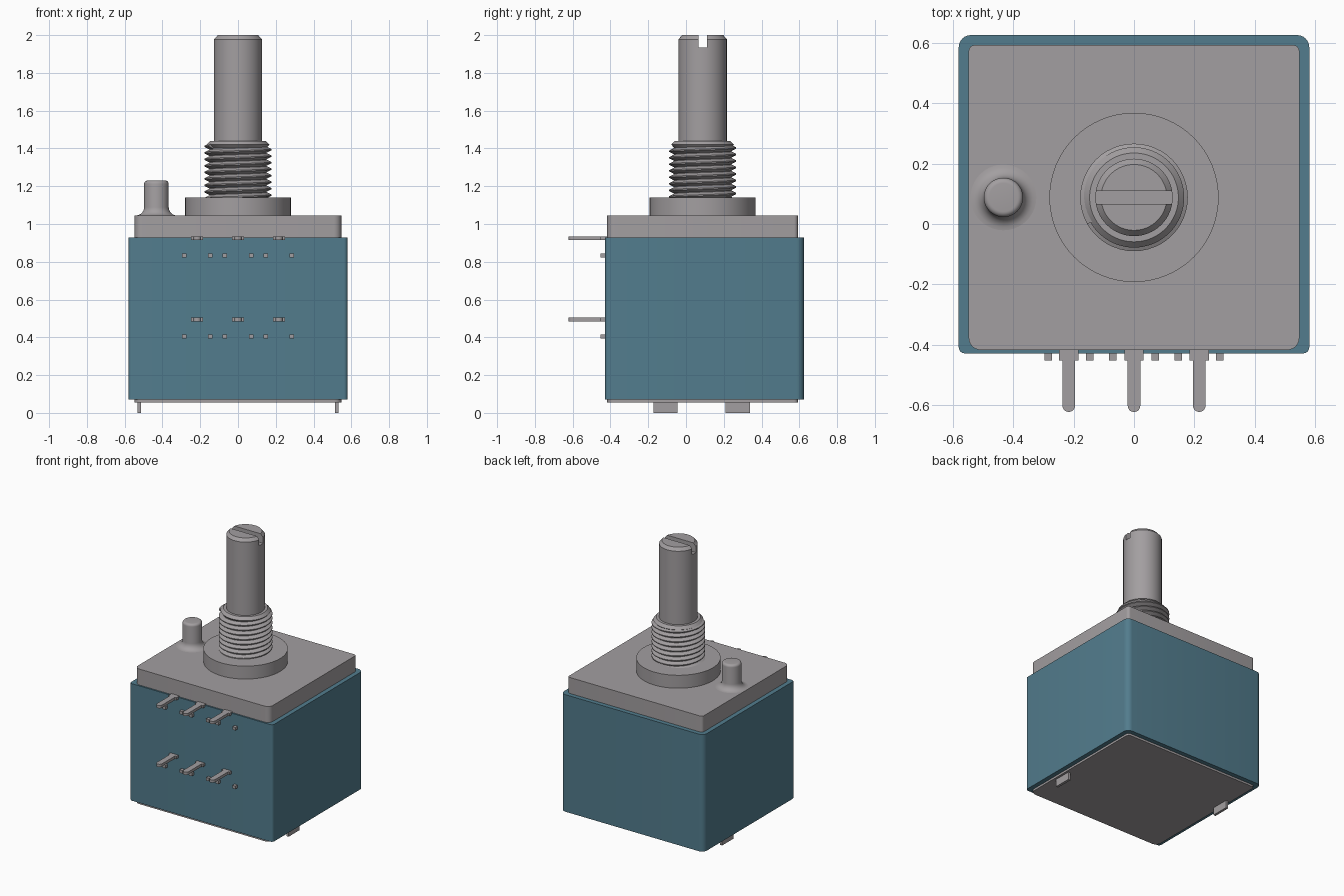
import bpy, bmesh, math
from mathutils import Matrix

if "Cube" in bpy.data.objects:
    bpy.data.objects.remove(bpy.data.objects["Cube"], do_unlink=True)


def material(name, rgb):
    m = bpy.data.materials.new(name)
    m.use_nodes = True
    m.diffuse_color = (*rgb, 1)
    m.node_tree.nodes["Principled BSDF"].inputs["Base Color"].default_value = (*rgb, 1)
    return m


TEAL = material("teal_housing", (0.085, 0.203, 0.268))
GREY = material("grey_metal", (0.365, 0.345, 0.354))
AXIS_Y = 0.088  # shaft position


def finish(name, bm, mat, smooth=None):
    bmesh.ops.recalc_face_normals(bm, faces=bm.faces)
    me = bpy.data.meshes.new(name)
    bm.to_mesh(me)
    bm.free()
    me.materials.append(mat)
    ob = bpy.data.objects.new(name, me)
    bpy.context.scene.collection.objects.link(ob)
    if smooth:
        bpy.ops.object.select_all(action="DESELECT")
        ob.select_set(True)
        bpy.context.view_layer.objects.active = ob
        bpy.ops.object.shade_smooth_by_angle(angle=math.radians(smooth))
    return ob


def box(name, x, y, z, mat=GREY):
    bm = bmesh.new()
    bmesh.ops.create_cube(bm, size=1)
    for v in bm.verts:
        v.co = [r[0] if c < 0 else r[1] for c, r in zip(v.co, (x, y, z))]
    return finish(name, bm, mat)


def prism(name, outline, z0, z1, mat, smooth=None):
    bm = bmesh.new()
    face = bm.faces.new([bm.verts.new((x, y, z0)) for x, y in outline])
    top = bmesh.ops.extrude_face_region(bm, geom=[face], use_keep_orig=True)["geom"]
    bmesh.ops.translate(bm, vec=(0, 0, z1 - z0),
                        verts=[g for g in top if isinstance(g, bmesh.types.BMVert)])
    return finish(name, bm, mat, smooth)


def rounded_rect(hx, y0, y1, r_front, r_back, n=6):
    pts = []
    for sx, y, sy, r, start in ((1, y0, 1, r_front, -90), (1, y1, -1, r_back, 0),
                                (-1, y1, -1, r_back, 90), (-1, y0, 1, r_front, 180)):
        for i in range(n + 1):
            a = math.radians(start + 90 * i / n)
            pts.append((sx * (hx - r) + r * math.cos(a), y + sy * r + r * math.sin(a)))
    return pts


def lathe(name, profile, x, y, smooth=30, n=64):
    bm = bmesh.new()
    rings = [[bm.verts.new((x + r * math.cos(math.tau * i / n),
                            y + r * math.sin(math.tau * i / n), z)) for i in range(n)]
             for r, z in profile]
    for a, b in zip(rings, rings[1:]):
        for i in range(n):
            j = (i + 1) % n
            bm.faces.new((a[i], a[j], b[j], b[i]))
    bm.faces.new(rings[0])
    bm.faces.new(rings[-1])
    return finish(name, bm, GREY, smooth)


# Housing with its top and bottom plates
prism("housing", rounded_rect(0.58, -0.428, 0.625, 0.02, 0.04), 0.07, 0.928, TEAL, 30)
prism("top_plate", rounded_rect(0.547, -0.417, 0.592, 0.04, 0.02), 0.92, 1.045, GREY, 30)
prism("bottom_plate", rounded_rect(0.547, -0.417, 0.592, 0.04, 0.02), 0.055, 0.08, GREY, 30)

# Folded locking tabs underneath
box("left_tab", (0.513, 0.531), (-0.172, -0.045), (0, 0.06))
box("right_tab", (-0.531, -0.513), (0.21, 0.34), (0, 0.06))

# Mounting collar and threaded bushing core
lathe("collar", [(0.28, 1.04), (0.28, 1.14)], 0, AXIS_Y)
lathe("bushing", [(0.152, 1.12), (0.152, 1.405), (0.166, 1.42), (0.147, 1.44)], 0, AXIS_Y)

# Helical thread: triangular section swept around the bushing
bm = bmesh.new()
PITCH, STEPS, TURNS = 0.0345, 48, 8.6
sections = []
for k in range(int(STEPS * TURNS) + 1):
    a = math.tau * k / STEPS
    z = 1.118 + PITCH * k / STEPS
    crest = min(0.178, 0.147 + 1.45 - z)
    sections.append([bm.verts.new((r * math.cos(a), AXIS_Y + r * math.sin(a), z + dz))
                     for r, dz in ((0.15, -PITCH / 2), (crest, -0.003),
                                   (crest, 0.003), (0.15, PITCH / 2))])
for a, b in zip(sections, sections[1:]):
    for i in range(4):
        j = (i + 1) % 4
        bm.faces.new((a[i], a[j], b[j], b[i]))
bm.faces.new(sections[0])
bm.faces.new(sections[-1])
finish("thread", bm, GREY, 30)

# Shaft with a chamfered end and a screwdriver slot
shaft = lathe("shaft", [(0.128, 1.42), (0.128, 1.978), (0.109, 2.0)], 0, AXIS_Y)
cutter = box("slot_cutter", (-0.3, 0.3), (AXIS_Y - 0.022, AXIS_Y + 0.022), (1.935, 2.1))
cutter.hide_render = True
cut = shaft.modifiers.new("slot", "BOOLEAN")
cut.operation = "DIFFERENCE"
cut.solver = "EXACT"
cut.object = cutter
bpy.ops.object.select_all(action="DESELECT")
shaft.select_set(True)
bpy.context.view_layer.objects.active = shaft
bpy.ops.object.modifier_apply(modifier="slot")
bpy.data.objects.remove(cutter, do_unlink=True)

# Locating peg with a flared foot and rounded tip
angles = [math.radians(15 * i) for i in range(7)]
foot = [(0.109 - 0.044 * math.sin(a), 1.089 - 0.044 * math.cos(a)) for a in angles]
tip = [(0.047 + 0.018 * math.cos(a), 1.212 + 0.018 * math.sin(a)) for a in angles]
lathe("locating_peg", [(0.109, 1.04)] + foot + tip, -0.432, AXIS_Y, 40, 40)

# Two rows of terminals, each with small nubs below
for row, z in (("upper", 0.925), ("lower", 0.495)):
    for i, x in enumerate((-0.216, 0, 0.216)):
        end = [(x + 0.021 * math.cos(math.pi + math.pi * k / 10),
                -0.601 + 0.021 * math.sin(math.pi + math.pi * k / 10)) for k in range(11)]
        outline = [(x - 0.032, -0.41), (x - 0.032, -0.452), (x - 0.021, -0.452)] + end + \
                  [(x + 0.021, -0.452), (x + 0.032, -0.452), (x + 0.032, -0.41)]
        prism(f"{row}_terminal_{i + 1}", outline, z - 0.01, z + 0.01, GREY, 30)
    for i, x in enumerate((0.07, 0.146, 0.284)):
        for side, s in (("left", 1), ("right", -1)):
            zc = z - 0.091
            box(f"{row}_{side}_nub_{i + 1}", (s * x - 0.012, s * x + 0.012),
                (-0.452, -0.41), (zc - 0.011, zc + 0.011))
